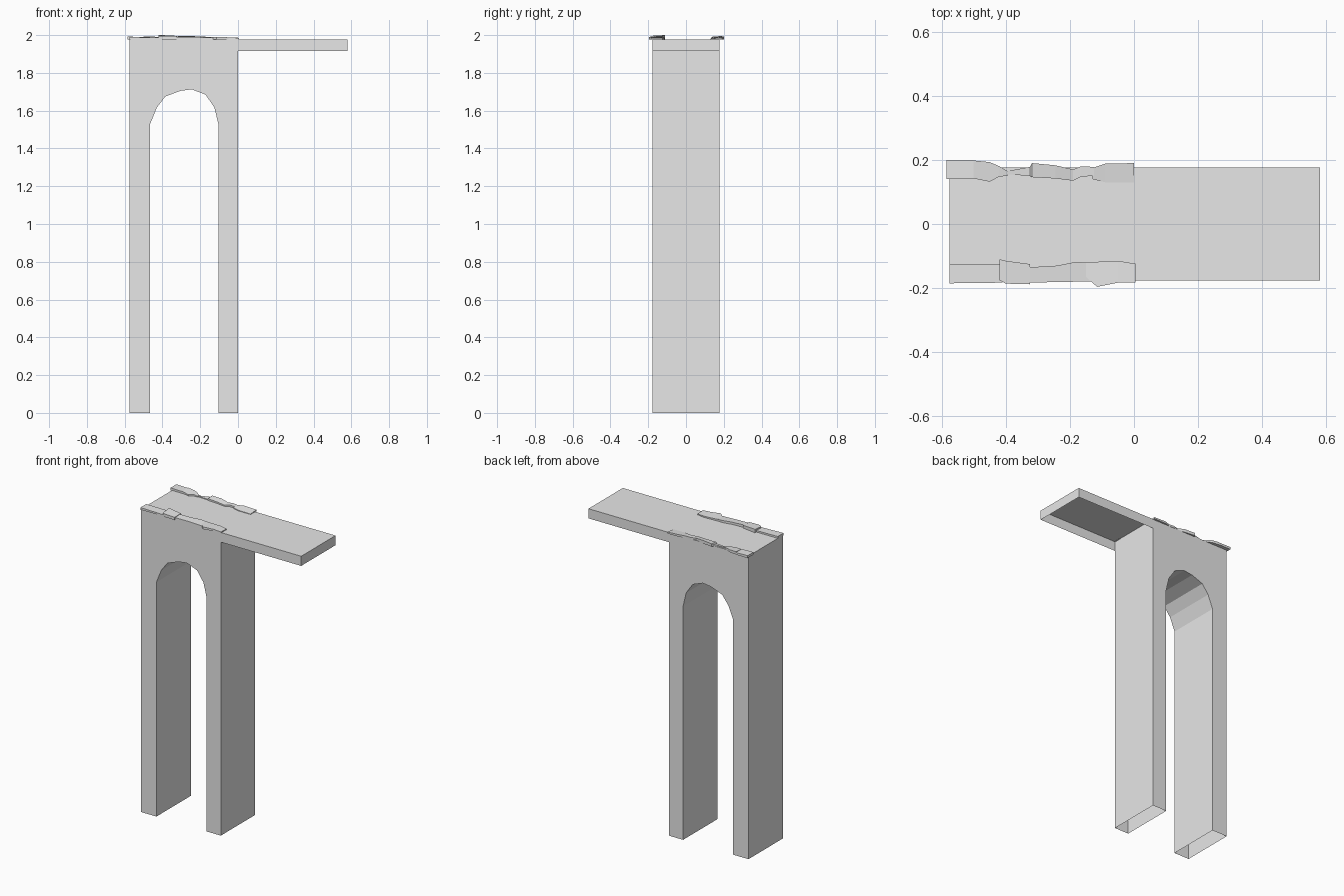
import bpy
import bmesh

# Remove the default object
cube = bpy.data.objects.get("Cube")
if cube:
    bpy.data.objects.remove(cube, do_unlink=True)

HALF_WIDTH = 0.177
DECK_TOP = 1.978

# Single stone colour
stone_grey = bpy.data.materials.new("stone_grey")
stone_grey.use_nodes = True
stone_grey.diffuse_color = (0.8, 0.8, 0.8, 1)
stone_grey.node_tree.nodes["Principled BSDF"].inputs["Base Color"].default_value = (0.8, 0.8, 0.8, 1)


def finish(name, bm):
    """Turn a bmesh into a named, flat shaded object."""
    mesh = bpy.data.meshes.new(name)
    bm.to_mesh(mesh)
    bm.free()
    mesh.materials.append(stone_grey)
    obj = bpy.data.objects.new(name, mesh)
    bpy.context.collection.objects.link(obj)
    return obj


def extrude_profile(name, profile, open_edges):
    """Extrude a counter-clockwise x/z profile across the width, leaving some edges open."""
    bm = bmesh.new()
    front = [bm.verts.new((x, -HALF_WIDTH, z)) for x, z in profile]
    back = [bm.verts.new((x, HALF_WIDTH, z)) for x, z in profile]
    bm.faces.new(front)
    bm.faces.new(back[::-1])
    count = len(profile)
    for i in range(count):
        if i not in open_edges:
            j = (i + 1) % count
            bm.faces.new((front[i], back[i], back[j], front[j]))
    return finish(name, bm)


def rim_stone(name, sections):
    """Loft a broken slab through sections of x, front y, back y, front top z, back top z."""
    bm = bmesh.new()
    rings = []
    for x, near, far, near_top, far_top in sections:
        corners = ((near, DECK_TOP - 0.002), (far, DECK_TOP - 0.002), (far, far_top), (near, near_top))
        rings.append([bm.verts.new((x, y, z)) for y, z in corners])
    bm.faces.new(rings[0])
    bm.faces.new(rings[-1])
    for a, b in zip(rings, rings[1:]):
        for i in range(len(a)):
            j = (i + 1) % len(a)
            bm.faces.new((a[i], a[j], b[j], b[i]))
    bmesh.ops.recalc_face_normals(bm, faces=bm.faces)
    return finish(name, bm)


# Arched pier, hollow underneath both legs
arch = [(-0.465, 1.53), (-0.43, 1.616), (-0.385, 1.675), (-0.305, 1.705), (-0.245, 1.713),
        (-0.172, 1.685), (-0.125, 1.617), (-0.103, 1.525)]
pier = [(-0.575, 0), (-0.465, 0)] + arch + [(-0.103, 0), (0, 0), (0, DECK_TOP), (-0.575, DECK_TOP)]
extrude_profile("arched_pier", pier, {0, len(arch) + 2})

# Overhanging deck, open below and where it meets the pier
deck = [(0, 1.915), (0.58, 1.915), (0.58, DECK_TOP), (0, DECK_TOP)]
extrude_profile("deck_overhang", deck, {0, 3})

# Broken rim stones along the front edge
rim_stone("front_rim_end", [
    (-0.575, -0.185, -0.125, 1.99, 1.99), (-0.41, -0.183, -0.125, 1.986, 1.988)])
rim_stone("front_rim_block", [
    (-0.42, -0.175, -0.11, 1.994, 2), (-0.4, -0.186, -0.115, 1.996, 2),
    (-0.325, -0.188, -0.125, 1.994, 1.996)])
rim_stone("front_rim_middle", [
    (-0.325, -0.183, -0.135, 1.99, 1.994), (-0.24, -0.181, -0.13, 1.99, 1.993),
    (-0.18, -0.18, -0.118, 1.988, 1.992), (-0.13, -0.18, -0.122, 1.986, 1.988)])
rim_stone("front_rim_corner", [
    (-0.15, -0.165, -0.12, 1.988, 1.99), (-0.115, -0.196, -0.118, 1.991, 1.988),
    (-0.05, -0.183, -0.115, 1.988, 1.986), (0.005, -0.183, -0.124, 1.985, 1.984)])

# Broken rim stones along the back edge
rim_stone("back_rim_end", [
    (-0.585, 0.14, 0.2, 1.992, 1.992), (-0.5, 0.14, 0.2, 1.99, 1.99)])
rim_stone("back_rim_chip", [
    (-0.5, 0.142, 0.198, 1.99, 1.994), (-0.45, 0.132, 0.193, 1.986, 1.992),
    (-0.42, 0.148, 0.18, 1.988, 1.99), (-0.395, 0.15, 0.165, 1.984, 1.984)])
rim_stone("back_rim_middle", [
    (-0.395, 0.155, 0.165, 1.982, 1.982), (-0.325, 0.15, 0.178, 1.984, 1.988),
    (-0.318, 0.146, 0.19, 1.99, 1.994), (-0.245, 0.142, 0.183, 1.988, 1.996),
    (-0.19, 0.135, 0.17, 1.986, 1.99), (-0.165, 0.148, 0.18, 1.99, 1.99),
    (-0.125, 0.15, 0.178, 1.986, 1.988)])
rim_stone("back_rim_corner", [
    (-0.13, 0.14, 0.175, 1.984, 1.988), (-0.09, 0.13, 0.188, 1.982, 1.99),
    (0, 0.13, 0.19, 1.981, 1.986)])
